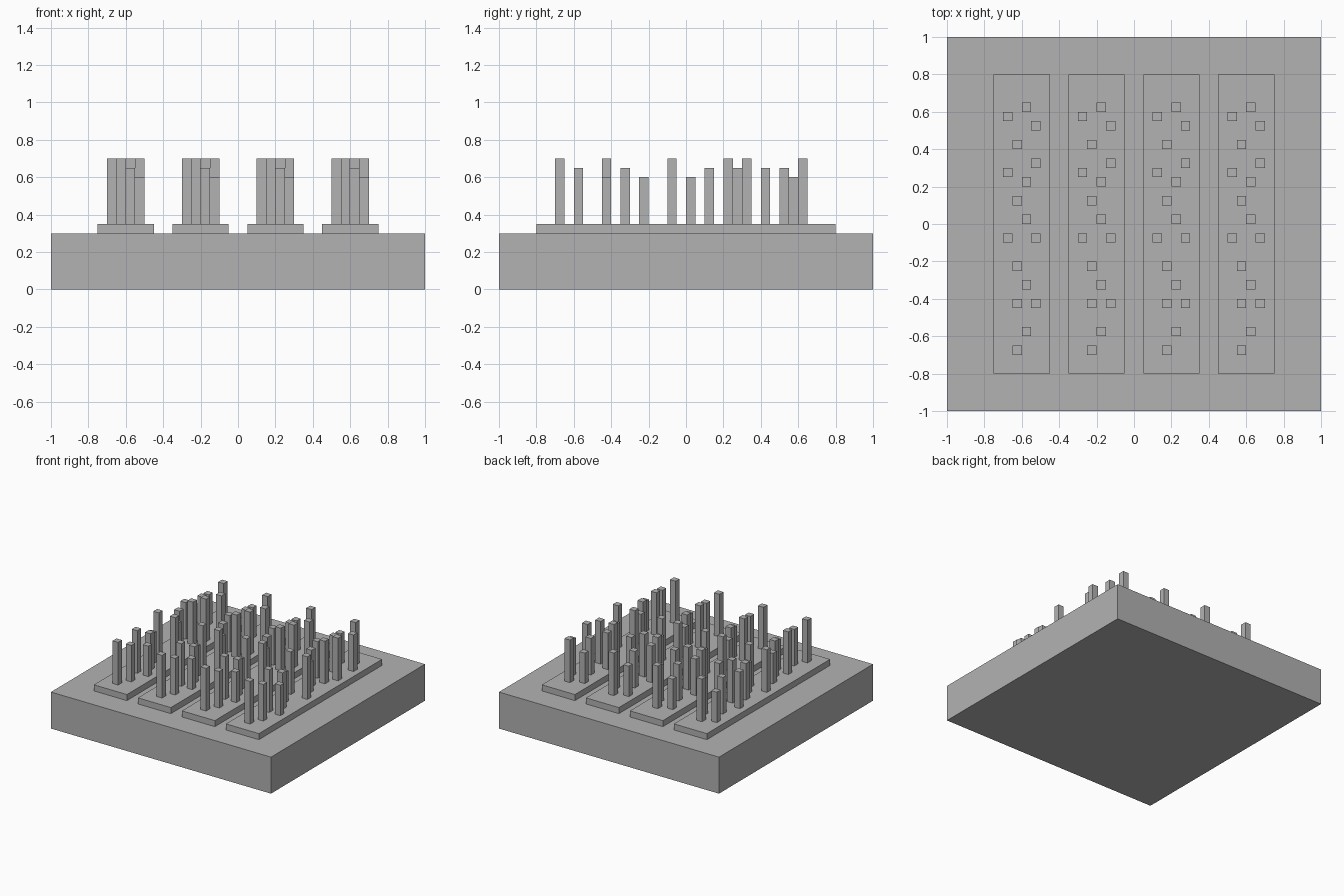
import bpy
import bmesh
from mathutils import Matrix, Vector

cube = bpy.data.objects.get("Cube")
if cube:
    bpy.data.objects.remove(cube, do_unlink=True)

GREY = (0.448, 0.448, 0.448, 1.0)
grey = bpy.data.materials.new("plain_grey")
grey.use_nodes = True
grey.diffuse_color = GREY
grey.node_tree.nodes["Principled BSDF"].inputs["Base Color"].default_value = GREY


def add_box(bm, x, y, bottom, top, width, depth):
    """Add one upright box centred on x, y."""
    place = Matrix.Translation(Vector((x, y, (bottom + top) / 2)))
    size = Matrix.Diagonal((width, depth, top - bottom, 1))
    bmesh.ops.create_cube(bm, size=1, matrix=place @ size)


def make_object(name, boxes):
    bm = bmesh.new()
    for box in boxes:
        add_box(bm, *box)
    mesh = bpy.data.meshes.new(name)
    bm.to_mesh(mesh)
    bm.free()
    mesh.materials.append(grey)
    obj = bpy.data.objects.new(name, mesh)
    bpy.context.collection.objects.link(obj)
    return obj


BASE_TOP, BED_TOP = 0.3, 0.35
POST = 0.05

# Post layout on one bed: column, y, top height
LOW, MID, HIGH = 0.6, 0.65, 0.7
COLUMNS = {"a": -0.075, "b": -0.025, "c": 0.025, "d": 0.075}
POSTS = [
    ("c", 0.625, HIGH), ("a", 0.575, LOW), ("d", 0.525, MID),
    ("b", 0.425, MID), ("d", 0.325, HIGH), ("a", 0.275, MID),
    ("c", 0.225, HIGH), ("b", 0.125, MID), ("c", 0.025, LOW),
    ("a", -0.075, HIGH), ("d", -0.075, HIGH), ("b", -0.225, LOW),
    ("c", -0.325, MID), ("b", -0.425, HIGH), ("d", -0.425, LOW),
    ("c", -0.575, MID), ("b", -0.675, HIGH),
]

# Square ground block
make_object("base_block", [(0, 0, 0, BASE_TOP, 2, 2)])

# Four raised beds, each with the same scatter of posts
for i in range(4):
    x = -0.6 + 0.4 * i
    make_object(f"raised_bed_{i + 1}", [(x, 0, BASE_TOP, BED_TOP, 0.3, 1.6)])
    make_object(f"posts_{i + 1}", [
        (x + COLUMNS[column], y, BED_TOP, top, POST, POST)
        for column, y, top in POSTS
    ])
